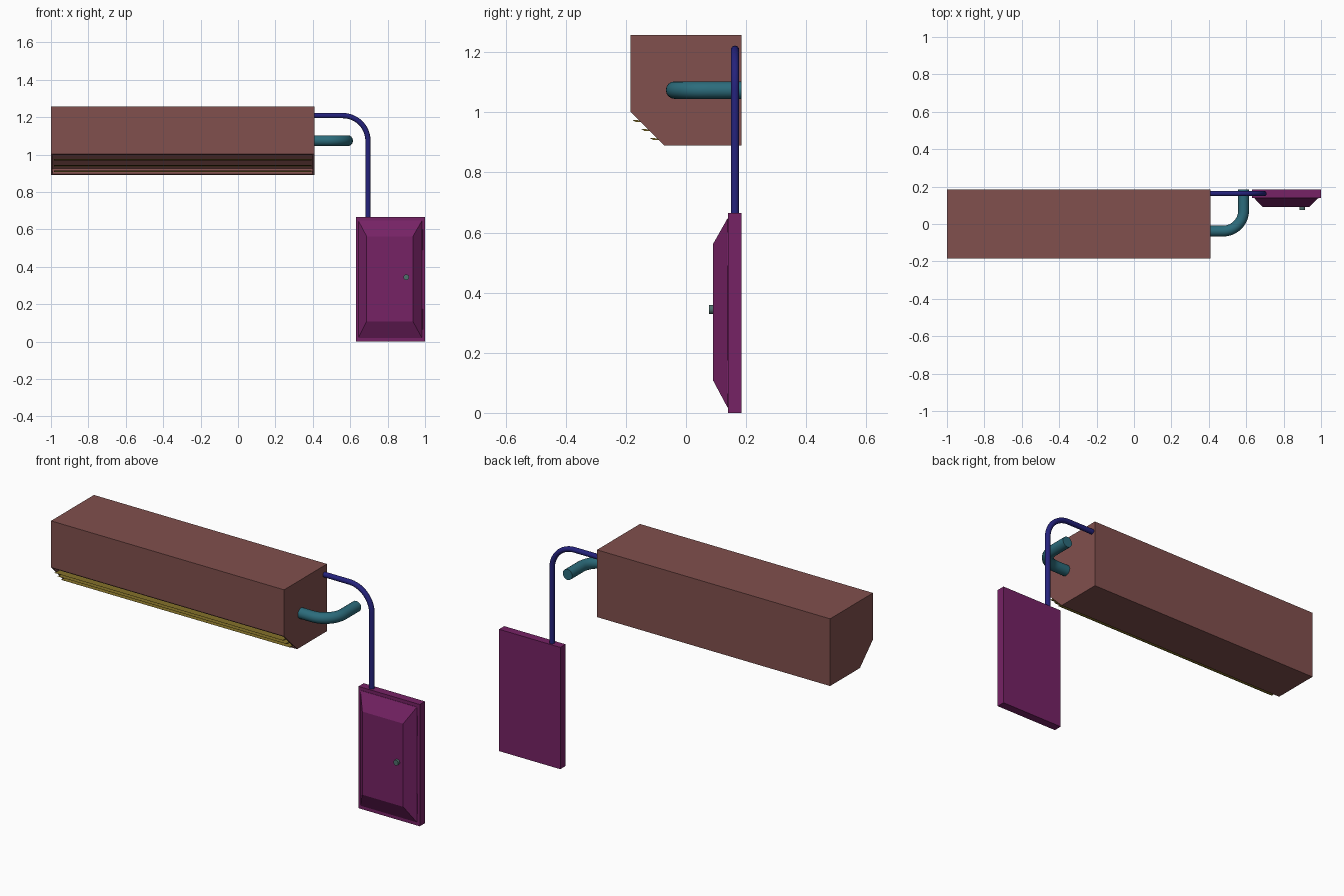
import bpy, bmesh, math
from mathutils import Vector

if "Cube" in bpy.data.objects:
    bpy.data.objects.remove(bpy.data.objects["Cube"])


def material(name, rgb):
    m = bpy.data.materials.new(name)
    m.diffuse_color = (*rgb, 1)
    m.use_nodes = True
    m.node_tree.nodes["Principled BSDF"].inputs["Base Color"].default_value = m.diffuse_color
    return m


BROWN = material("brown", (0.22, 0.08, 0.075))
GOLD = material("gold", (0.25, 0.18, 0.025))
BLUE = material("blue", (0.018, 0.016, 0.2))
TEAL = material("teal", (0.025, 0.15, 0.2))
PURPLE = material("purple", (0.18, 0.016, 0.13))
GREY = material("grey_green", (0.08, 0.16, 0.15))


def finish(name, bm, mat):
    bmesh.ops.recalc_face_normals(bm, faces=bm.faces)
    me = bpy.data.meshes.new(name)
    bm.to_mesh(me)
    bm.free()
    ob = bpy.data.objects.new(name, me)
    bpy.context.collection.objects.link(ob)
    me.materials.append(mat)
    return ob


def smooth(ob):
    bpy.ops.object.select_all(action='DESELECT')
    ob.select_set(True)
    bpy.context.view_layer.objects.active = ob
    bpy.ops.object.shade_smooth_by_angle(angle=math.radians(40))


def extrude_x(bm, profile, x0, x1):
    """Extrude a closed (y, z) profile from x0 to x1."""
    a = [bm.verts.new((x0, y, z)) for y, z in profile]
    b = [bm.verts.new((x1, y, z)) for y, z in profile]
    n = len(profile)
    sides = [bm.faces.new((a[i], a[(i + 1) % n], b[(i + 1) % n], b[i])) for i in range(n)]
    bm.faces.new(a[::-1])
    bm.faces.new(b)
    return sides


def loft_y(bm, rects):
    """Join rectangles given as (y, x0, x1, z0, z1) and cap both ends."""
    rings = [[bm.verts.new(p) for p in ((x0, y, z0), (x1, y, z0), (x1, y, z1), (x0, y, z1))]
             for y, x0, x1, z0, z1 in rects]
    for r, s in zip(rings, rings[1:]):
        for i in range(4):
            bm.faces.new((r[i], r[(i + 1) % 4], s[(i + 1) % 4], s[i]))
    bm.faces.new(rings[0])
    bm.faces.new(rings[-1][::-1])


def bent_pipe(name, start, corner, end, bend, radius, mat):
    """Pipe with one rounded right-angle bend."""
    start, corner, end = Vector(start), Vector(corner), Vector(end)
    u, v = (start - corner).normalized(), (end - corner).normalized()
    centre = corner + (u + v) * bend
    pts = [start]
    for i in range(13):
        t = math.pi / 2 * i / 12
        pts.append(centre - v * bend * math.cos(t) - u * bend * math.sin(t))
    pts.append(end)
    cu = bpy.data.curves.new(name + "_path", 'CURVE')
    cu.dimensions = '3D'
    cu.bevel_depth = radius
    cu.bevel_resolution = 6
    cu.use_fill_caps = True
    sp = cu.splines.new('POLY')
    sp.points.add(len(pts) - 1)
    for p, co in zip(sp.points, pts):
        p.co = (*co, 1)
    tmp = bpy.data.objects.new(name + "_path", cu)
    bpy.context.collection.objects.link(tmp)
    me = bpy.data.meshes.new_from_object(tmp.evaluated_get(bpy.context.evaluated_depsgraph_get()))
    bpy.data.objects.remove(tmp)
    bm = bmesh.new()
    bm.from_mesh(me)
    bmesh.ops.remove_doubles(bm, verts=bm.verts, dist=1e-5)
    me.materials.clear()
    smooth(finish(name, bm, mat))


def cylinder(name, loc, radius, depth, axis, mat):
    bm = bmesh.new()
    bmesh.ops.create_cone(bm, cap_ends=True, segments=16, radius1=radius, radius2=radius, depth=depth)
    ob = finish(name, bm, mat)
    ob.location = loc
    if axis == 'Y':
        ob.rotation_euler.x = math.pi / 2
    smooth(ob)


# Wall unit housing, with a recessed outlet in the sloped front edge
bm = bmesh.new()
sides = extrude_x(bm, [(-0.185, 1.257), (-0.185, 1.003), (-0.072, 0.89), (0.185, 0.89), (0.185, 1.257)],
                  -1.0, 0.408)
bmesh.ops.recalc_face_normals(bm, faces=bm.faces)
outlet = sides[1]
inward = -outlet.normal.copy()
bmesh.ops.inset_region(bm, faces=[outlet], thickness=0.012)
bmesh.ops.inset_region(bm, faces=[outlet], thickness=0.0005)
for vert in outlet.verts:
    vert.co += inward * 0.04
finish("housing", bm, BROWN)

# Outlet louvre slats
bm = bmesh.new()
for i in range(3):
    y, z = -0.179 + 0.029 * i, 0.975 - 0.03 * i
    extrude_x(bm, [(y, z), (y + 0.062, z - 0.004), (y + 0.062, z - 0.008), (y + 0.012, z - 0.007)],
              -0.985, 0.393)
finish("louvre_slats", bm, GOLD)

# Pipes leaving the right end
bent_pipe("cable_conduit", (0.40, 0.163, 1.208), (0.695, 0.163, 1.208), (0.695, 0.163, 0.655),
          0.135, 0.014, BLUE)
bent_pipe("drain_pipe", (0.40, -0.038, 1.074), (0.586, -0.038, 1.074), (0.586, 0.185, 1.074),
          0.11, 0.029, TEAL)

# Control box with bevelled door
bm = bmesh.new()
loft_y(bm, [(0.185, 0.63, 1.0, 0, 0.665), (0.14, 0.63, 1.0, 0, 0.665)])
finish("control_box", bm, PURPLE)
bm = bmesh.new()
loft_y(bm, [(0.142, 0.643, 0.984, 0.018, 0.647), (0.138, 0.643, 0.984, 0.018, 0.647),
            (0.09, 0.688, 0.935, 0.108, 0.562)])
finish("control_box_door", bm, PURPLE)
for z in (0.12, 0.545):
    cylinder("door_hinge", (0.984, 0.139, z), 0.004, 0.11, 'Z', PURPLE)
cylinder("door_knob", (0.90, 0.085, 0.344), 0.015, 0.018, 'Y', GREY)
